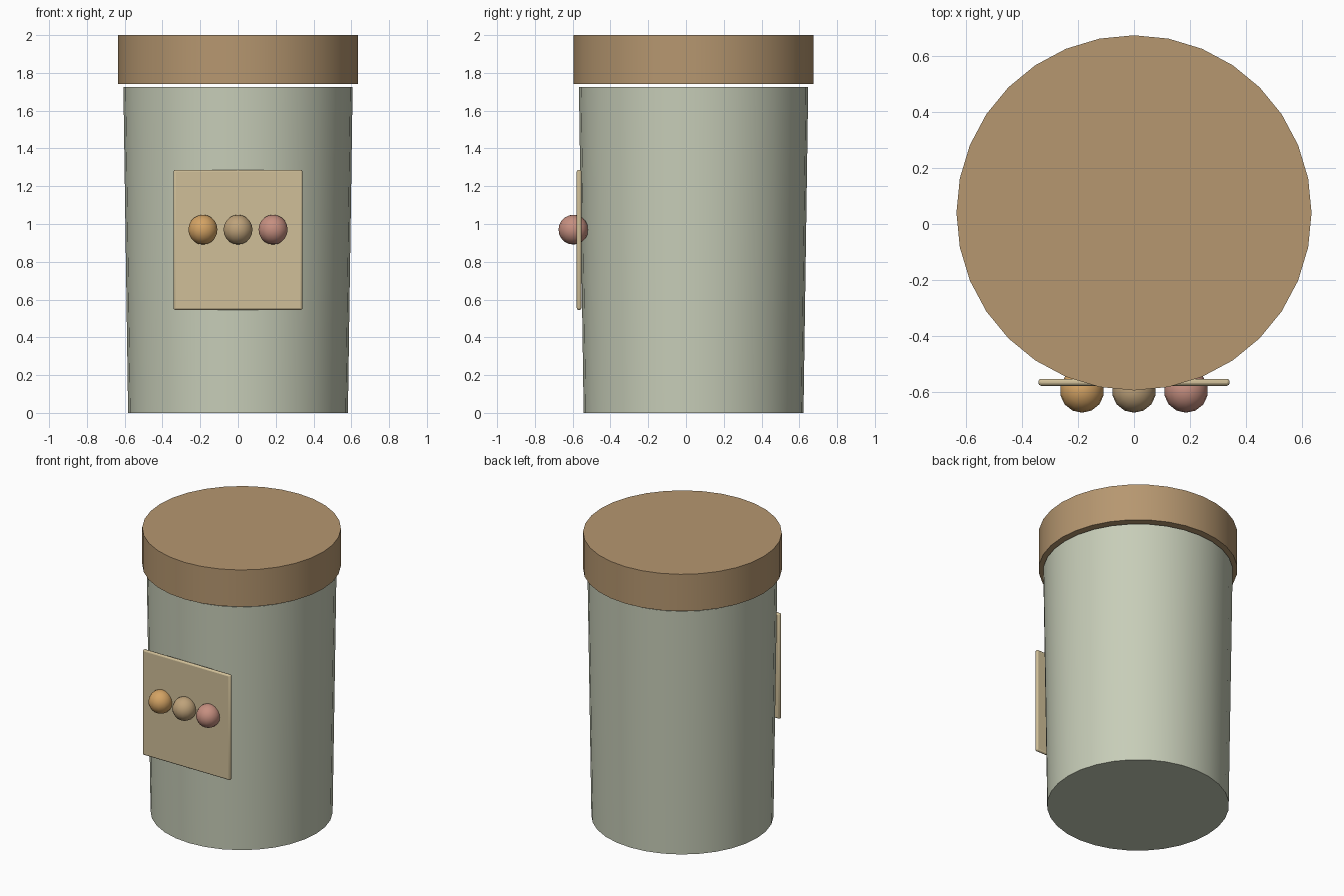
import bpy
from math import radians

cube = bpy.data.objects.get("Cube")
if cube:
    bpy.data.objects.remove(cube, do_unlink=True)

AXIS_Y = 0.04  # jar axis, shifted back to make room for the beads


def material(name, rgb):
    """Flat colour given as sRGB 0-255, stored as linear."""
    lin = [((c / 255 + 0.055) / 1.055) ** 2.4 for c in rgb]
    mat = bpy.data.materials.new(name)
    mat.use_nodes = True
    mat.diffuse_color = (*lin, 1)
    mat.node_tree.nodes["Principled BSDF"].inputs["Base Color"].default_value = (*lin, 1)
    return mat


def finish(name, mat):
    obj = bpy.context.object
    obj.name = name
    obj.data.materials.append(mat)
    bpy.ops.object.shade_smooth_by_angle(angle=radians(35))
    return obj


def drum(name, mat, r_bottom, r_top, z0, z1):
    bpy.ops.mesh.primitive_cone_add(vertices=32, radius1=r_bottom, radius2=r_top,
                                    depth=z1 - z0, location=(0, AXIS_Y, (z0 + z1) / 2))
    return finish(name, mat)


# Tapered jar body and the lid floating just above it
drum("jar_body", material("sage_green", (199, 205, 184)), 0.582, 0.607, 0, 1.725)
drum("jar_lid", material("wood_brown", (182, 151, 112)), 0.635, 0.635, 1.74, 2.0)

# Flat label with softened edges
bpy.ops.mesh.primitive_cube_add(size=1, location=(0, -0.566, 0.916))
bpy.context.object.dimensions = (0.684, 0.025, 0.742)
bpy.ops.object.transform_apply(location=False, rotation=False, scale=True)
label = finish("front_label", material("parchment", (208, 191, 152)))
bevel = label.modifiers.new("soft_edges", "BEVEL")
bevel.width = 0.01
bevel.segments = 2

# Three round beads across the label
beads = [("right_bead", -0.186, "amber", (212, 163, 100)),
         ("middle_bead", 0, "tan", (190, 162, 122)),
         ("left_bead", 0.186, "dusty_rose", (198, 143, 128))]
for name, x, colour, rgb in beads:
    bpy.ops.mesh.primitive_uv_sphere_add(segments=14, ring_count=10, radius=0.079,
                                         location=(x, -0.596, 0.97))
    finish(name, material(colour, rgb))
